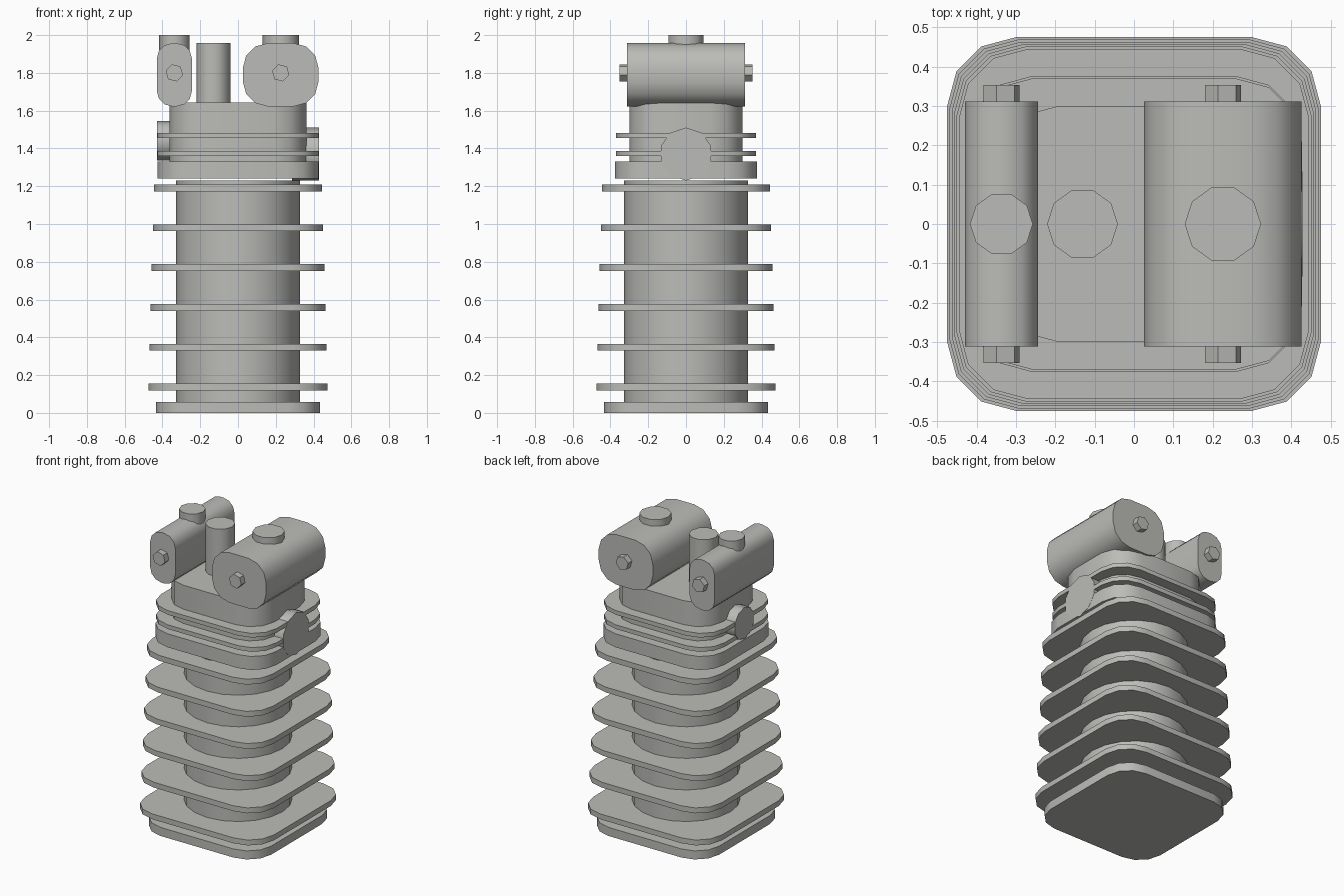
import bpy, bmesh, math
from mathutils import Matrix

if "Cube" in bpy.data.objects:
    bpy.data.objects.remove(bpy.data.objects["Cube"])

metal = bpy.data.materials.new("cast grey metal")
metal.diffuse_color = (0.5, 0.5, 0.48, 1)
metal.use_nodes = True
metal.node_tree.nodes["Principled BSDF"].inputs["Base Color"].default_value = metal.diffuse_color


def prism(name, pts, lo, hi, axis='z'):
    """Extrude a 2D outline along an axis ('y': outline is x,z; 'x': outline is y,z)."""
    place = {'z': lambda p, h: (p[0], p[1], h),
             'y': lambda p, h: (p[0], h, p[1]),
             'x': lambda p, h: (h, p[0], p[1])}[axis]
    bm = bmesh.new()
    a = [bm.verts.new(place(p, lo)) for p in pts]
    b = [bm.verts.new(place(p, hi)) for p in pts]
    bm.faces.new(a)
    bm.faces.new(b)
    n = len(pts)
    for i in range(n):
        bm.faces.new((a[i], a[(i + 1) % n], b[(i + 1) % n], b[i]))
    bmesh.ops.recalc_face_normals(bm, faces=bm.faces)
    me = bpy.data.meshes.new(name)
    bm.to_mesh(me)
    bm.free()
    me.materials.append(metal)
    ob = bpy.data.objects.new(name, me)
    bpy.context.collection.objects.link(ob)
    bpy.ops.object.select_all(action='DESELECT')
    ob.select_set(True)
    bpy.context.view_layer.objects.active = ob
    bpy.ops.object.shade_smooth_by_angle(angle=math.radians(37))
    return ob


def ngon(cx, cy, r, n, start=0):
    return [(cx + r * math.cos(math.radians(start + 360 * i / n)),
             cy + r * math.sin(math.radians(start + 360 * i / n))) for i in range(n)]


def rounded(cx, cy, hx, hy, r, seg=3):
    pts = []
    for q, (sx, sy) in enumerate([(1, 1), (-1, 1), (-1, -1), (1, -1)]):
        for i in range(seg + 1):
            t = math.radians(90 * q + 90 * i / seg)
            pts.append((cx + sx * (hx - r) + r * math.cos(t),
                        cy + sy * (hy - r) + r * math.sin(t)))
    return pts


# Base plate and barrel
prism("base_plate", rounded(0, 0, 0.433, 0.433, 0.165), 0, 0.057)
prism("barrel", ngon(0, 0, 0.328, 20), 0.04, 1.23)

# Barrel cooling fins, slightly smaller toward the top
for i in range(6):
    h = 0.475 - 0.006 * i
    z = 0.137 + 0.2107 * i
    prism(f"barrel_fin_{i + 1}", rounded(0, 0, h, h, 0.175), z - 0.018, z + 0.018)

# Cylinder head
prism("head_base", rounded(0, 0, 0.427, 0.376, 0.168), 1.24, 1.33)
prism("head_core", rounded(0, 0, 0.362, 0.30, 0.17), 1.32, 1.642)
for i, z in enumerate((1.373, 1.468)):
    prism(f"head_fin_{i + 1}", rounded(0, 0, 0.427, 0.37, 0.168), z - 0.014, z + 0.014)

# Ports on the two sides of the head
prism("exhaust_port", ngon(0, 1.37, 0.14, 10, 90), 0.285, 0.428, 'x')
prism("intake_port", ngon(0, 1.44, 0.105, 10, 90), -0.43, -0.30, 'x')

# Cam housings with end bolts and top caps
for side, cx, hx, r, cap in (("left", -0.337, 0.0925, 0.08, 0.08),
                             ("right", 0.226, 0.2, 0.13, 0.097)):
    prism(f"{side}_cam_housing", rounded(cx, 1.79, hx, 0.167, r), -0.312, 0.312, 'y')
    bolt = ngon(cx, 1.80, 0.047, 6, 45)
    prism(f"{side}_front_bolt", bolt, -0.353, -0.30, 'y')
    prism(f"{side}_back_bolt", bolt, 0.30, 0.353, 'y')
    prism(f"{side}_cap", ngon(cx, 0, cap, 10), 1.92, 2.0)

# Upright spark stem
prism("spark_stem", ngon(-0.131, 0, 0.09, 10), 1.62, 1.958)
